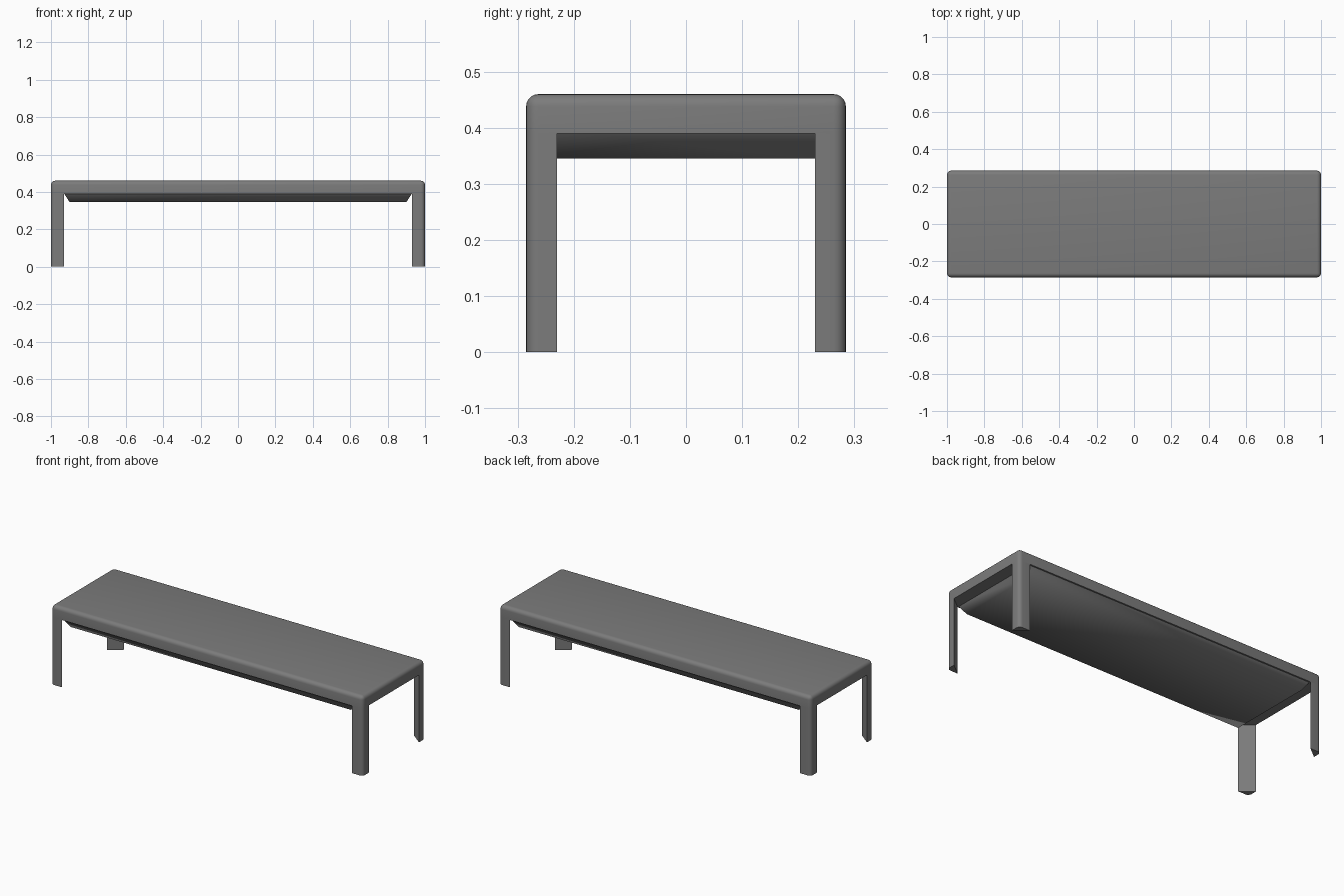
import bpy, bmesh, math

cube = bpy.data.objects.get("Cube")
if cube:
    bpy.data.objects.remove(cube, do_unlink=True)

# Overall sizes
HX, HY = 1.0, 0.285          # half length, half depth
TOP, RIM, PAN = 0.46, 0.39, 0.345
LEG_X, LEG_Y = 0.07, 0.055   # leg section
R, SEG = 0.022, 5            # edge rounding

grey = bpy.data.materials.new("grey")
grey.use_nodes = True
grey.diffuse_color = (0.2, 0.2, 0.2, 1)
grey.node_tree.nodes["Principled BSDF"].inputs["Base Color"].default_value = (0.2, 0.2, 0.2, 1)


def finish(name, bm, angle):
    bmesh.ops.recalc_face_normals(bm, faces=bm.faces)
    mesh = bpy.data.meshes.new(name)
    bm.to_mesh(mesh)
    bm.free()
    obj = bpy.data.objects.new(name, mesh)
    mesh.materials.append(grey)
    bpy.context.collection.objects.link(obj)
    bpy.ops.object.select_all(action='DESELECT')
    obj.select_set(True)
    bpy.context.view_layer.objects.active = obj
    bpy.ops.object.shade_smooth_by_angle(angle=math.radians(angle))
    return obj


def box(z0, z1, bottom, top):
    """Block whose bottom and top have their own half sizes."""
    bm = bmesh.new()
    bmesh.ops.create_cube(bm, size=2)
    for v in bm.verts:
        hx, hy = top if v.co.z > 0 else bottom
        v.co = (v.co.x * hx, v.co.y * hy, z1 if v.co.z > 0 else z0)
    return bm


# Tabletop: rounded on the top rim and upright corners, sharp below
bm = box(RIM, TOP, (HX, HY), (HX, HY))
rounded = [e for e in bm.edges if max(v.co.z for v in e.verts) > RIM + 0.01]
bmesh.ops.bevel(bm, geom=rounded, offset=R, segments=SEG, profile=0.5, affect='EDGES')
finish("tabletop", bm, 35)

# Underside: shallow tapered pan
bm = box(PAN, RIM + 0.01, (0.9, 0.25), (0.935, HY - 0.003))
bmesh.ops.delete(bm, geom=[f for f in bm.faces if f.calc_center_median().z > RIM],
                 context='FACES_ONLY')
finish("underside", bm, 60)


# Legs: triangular section with a rounded outer corner and a diagonal inner face
def leg(name, sx, sy):
    section = [(HX - LEG_X, HY)]
    for i in range(SEG + 1):
        a = math.pi / 2 * (1 - i / SEG)
        section.append((HX - R + R * math.cos(a), HY - R + R * math.sin(a)))
    section.append((HX, HY - LEG_Y))
    bm = bmesh.new()
    face = bm.faces.new([bm.verts.new((x * sx, y * sy, 0)) for x, y in section])
    side = bmesh.ops.extrude_face_region(bm, geom=[face])
    for v in side["geom"]:
        if isinstance(v, bmesh.types.BMVert):
            v.co.z = RIM + 0.005
    finish(name, bm, 35)


for sy, end in ((-1, "front"), (1, "back")):
    for sx, hand in ((1, "left"), (-1, "right")):
        leg(f"{end}_{hand}_leg", sx, sy)
